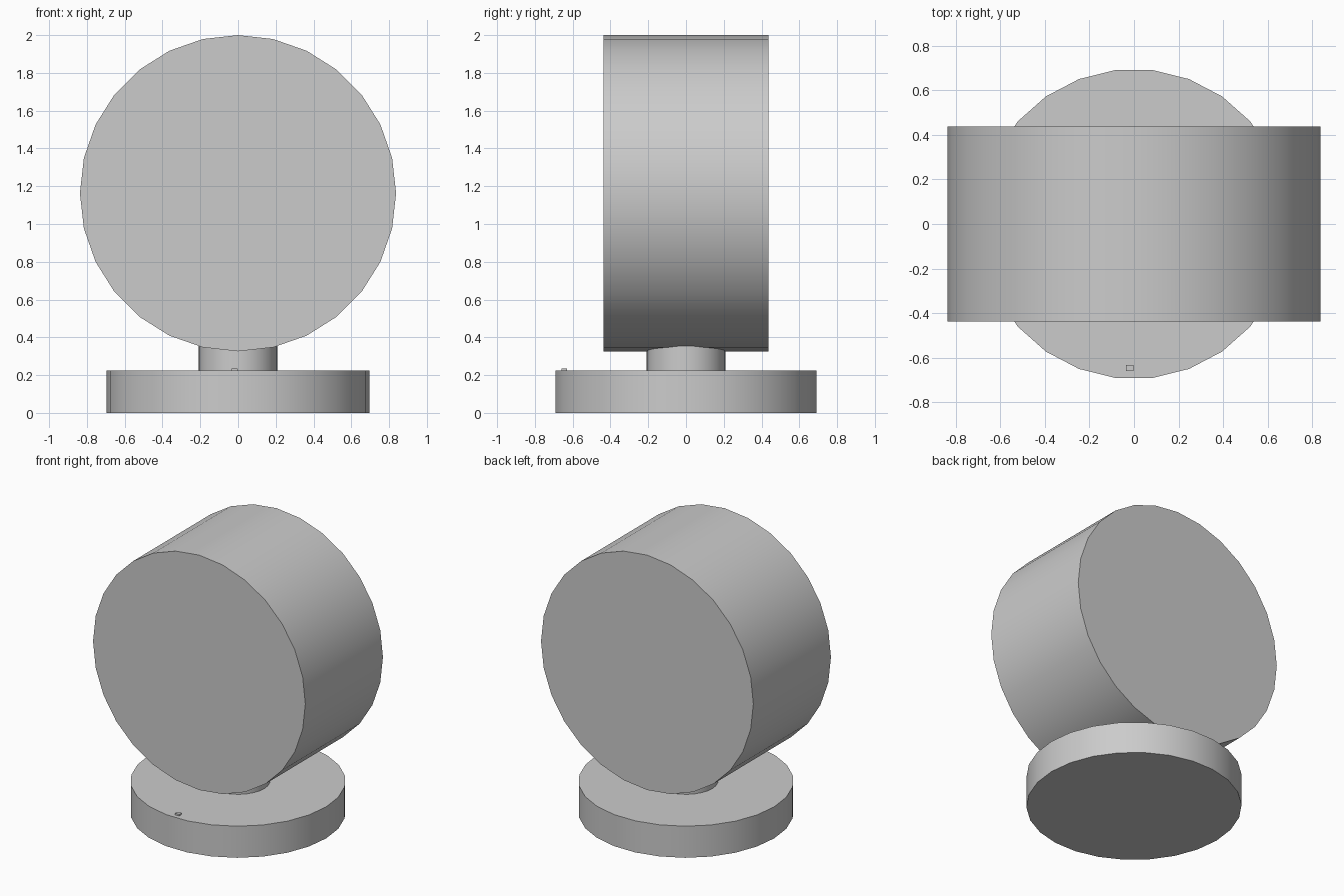
import bpy, math

if "Cube" in bpy.data.objects:
    bpy.data.objects.remove(bpy.data.objects["Cube"])

grey = bpy.data.materials.new("plain grey")
grey.diffuse_color = (0.6, 0.6, 0.6, 1)
grey.use_nodes = True
grey.node_tree.nodes["Principled BSDF"].inputs["Base Color"].default_value = grey.diffuse_color


def finish(name):
    ob = bpy.context.object
    ob.name = name
    ob.data.materials.append(grey)
    bpy.ops.object.transform_apply(location=False, rotation=True, scale=True)
    bpy.ops.object.shade_smooth_by_angle(angle=math.radians(30))
    return ob


def cylinder(name, sides, radius, depth, centre, rotation=(0, 0, 0)):
    bpy.ops.mesh.primitive_cylinder_add(vertices=sides, radius=radius, depth=depth,
                                        location=centre, rotation=rotation)
    return finish(name)


# Round foot, with a corner on each side and a flat facing the front
cylinder("base", 26, 0.695, 0.225, (0, 0, 0.1125), (0, 0, math.pi / 2))

# Short neck running up into the drum
cylinder("neck", 28, 0.208, 0.175, (0, 0, 0.3125))

# Large drum lying front to back
cylinder("drum", 28, 0.837, 0.874, (0, 0, 1.163), (math.pi / 2, 0, 0))

# Tiny button on the front of the foot
bpy.ops.mesh.primitive_cube_add(size=1, location=(-0.019, -0.645, 0.229))
bpy.context.object.scale = (0.033, 0.028, 0.014)
finish("button")
